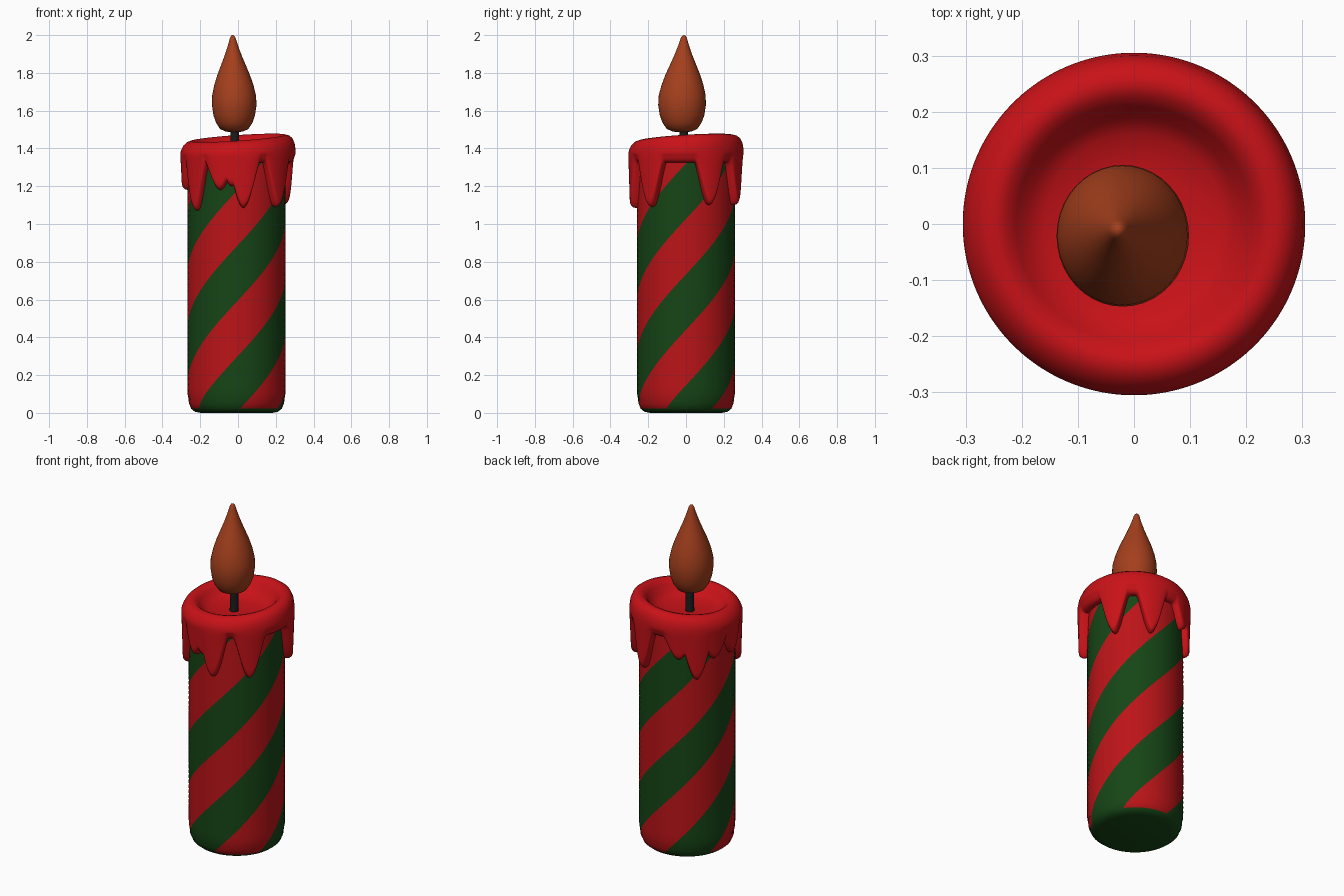
import bpy
from math import sin, cos, pi, radians

if "Cube" in bpy.data.objects:
    bpy.data.objects.remove(bpy.data.objects["Cube"])


def material(name, rgb):
    m = bpy.data.materials.new(name)
    m.diffuse_color = (*rgb, 1)
    m.use_nodes = True
    m.node_tree.nodes["Principled BSDF"].inputs["Base Color"].default_value = m.diffuse_color
    return m


def skin(name, rings, mats, mat_index=lambda row, col: 0, cap_start=True, cap_end=True):
    """Join equal rings of points into a smooth closed tube."""
    n = len(rings[0])
    verts = [p for ring in rings for p in ring]
    faces, index = [], []
    for i in range(len(rings) - 1):
        for j in range(n):
            k = (j + 1) % n
            faces.append((i * n + j, i * n + k, (i + 1) * n + k, (i + 1) * n + j))
            index.append(mat_index(i, j))
    if cap_start:
        faces.append(tuple(reversed(range(n))))
        index.append(0)
    if cap_end:
        last = (len(rings) - 1) * n
        faces.append(tuple(range(last, last + n)))
        index.append(0)
    me = bpy.data.meshes.new(name)
    me.from_pydata(verts, [], faces)
    for m in mats:
        me.materials.append(m)
    for poly, mi in zip(me.polygons, index):
        poly.material_index = mi
    ob = bpy.data.objects.new(name, me)
    bpy.context.collection.objects.link(ob)
    bpy.ops.object.select_all(action='DESELECT')
    ob.select_set(True)
    bpy.context.view_layer.objects.active = ob
    bpy.ops.object.shade_smooth_by_angle(angle=radians(60))
    return ob


def circle(r, z, n, cx=0, cy=0, sy=1, twist=0):
    return [(cx + r * cos(2 * pi * j / n + twist),
             cy + sy * r * sin(2 * pi * j / n + twist), z) for j in range(n)]


green = material("green_wax", (0.008, 0.06, 0.008))
stripe_red = material("stripe_red", (0.5, 0.007, 0.009))
red = material("melted_red_wax", (0.58, 0.006, 0.009))
black = material("wick_black", (0.012, 0.012, 0.012))
orange = material("flame_orange", (0.37, 0.05, 0.012))

# Striped body: the mesh columns twist upward, so stripes follow the edges
PITCH, SEG = 1.76, 60
profile = [(0.19, 0), (0.22, 0.006), (0.24, 0.022), (0.252, 0.05), (0.259, 0.1)]
profile += [(0.26, 0.1 + 1.24 * i / 40) for i in range(1, 41)]
rings = [circle(r, z, SEG, cx=-0.008, twist=-pi / 2 + 2 * pi * z / PITCH)
         for r, z in profile]
skin("candle_body", rings, [green, stripe_red],
     lambda row, col: 0 if row < 2 else 1 - (col // (SEG // 6)) % 2)

# Melted wax: pool and rim, with an outer wall that hangs down in drips
# (angle in degrees, bottom height, half width in degrees)
DRIPS = [(-142, 1.07, 17), (-110, 1.18, 17), (-97, 1.2, 14), (-84, 1.085, 18),
         (-42, 1.09, 18), (27, 1.10, 17), (70, 1.10, 17), (137, 1.08, 19),
         (117, 1.2, 17), (158, 1.19, 18), (-174, 1.18, 17)]
GAP = 1.325


def lower_edge(deg):
    low = GAP
    for a, bottom, w in DRIPS:
        t = abs((deg - a + 180) % 360 - 180) / w
        if t < 1:
            low = min(low, GAP - (GAP - bottom) * (0.5 + 0.5 * cos(pi * t)) ** 0.65)
    return low


COLS = 240
TOP = [(0.02, 1.368), (0.10, 1.37), (0.16, 1.38), (0.19, 1.40), (0.21, 1.43),
       (0.23, 1.45), (0.25, 1.456), (0.27, 1.45), (0.288, 1.435),
       (0.30, 1.41), (0.305, 1.385)]
WALL = 10
columns = []
for j in range(COLS):
    a = 2 * pi * j / COLS
    low = lower_edge(360 * j / COLS)
    col = []
    for r, z in TOP:
        tilt = (0.02 * cos(a) + 0.018 * sin(a)) * r / 0.3
        col.append((r, z + tilt * min(1, max(0, (z - 1.36) / 0.06))))
    start, end = 1.375, low + 0.028
    for i in range(1, WALL + 1):
        t = i / WALL
        col.append((0.306 - 0.008 * t, start + (end - start) * t))
    col += [(0.293, low + 0.014), (0.282, low + 0.004), (0.268, low), (0.245, low + 0.004)]
    columns.append([(r * cos(a), r * sin(a), z) for r, z in col])
rings = [list(ring) for ring in zip(*columns)]
rings.reverse()
skin("melted_wax", rings, [red], cap_start=False)

# Wick
skin("wick", [circle(r, z, 16, -0.017, -0.012) for r, z in
              [(0.025, 1.35), (0.023, 1.42), (0.023, 1.53)]], [black])

# Flame: teardrop whose tip leans slightly aside
FLAME = [(0.004, 1.486), (0.045, 1.489), (0.075, 1.503), (0.096, 1.535),
         (0.11, 1.575), (0.118, 1.63), (0.116, 1.68), (0.104, 1.735),
         (0.086, 1.79), (0.066, 1.84), (0.046, 1.89), (0.030, 1.935),
         (0.020, 1.967), (0.015, 1.985), (0.009, 1.996), (0.002, 2.0)]
rings = []
for r, z in FLAME:
    t = max(0, (z - 1.65) / 0.35)
    rings.append(circle(r, z, 40, -0.02 - 0.008 * t, -0.021 + 0.010 * t, 1.07))
skin("flame", rings, [orange])
